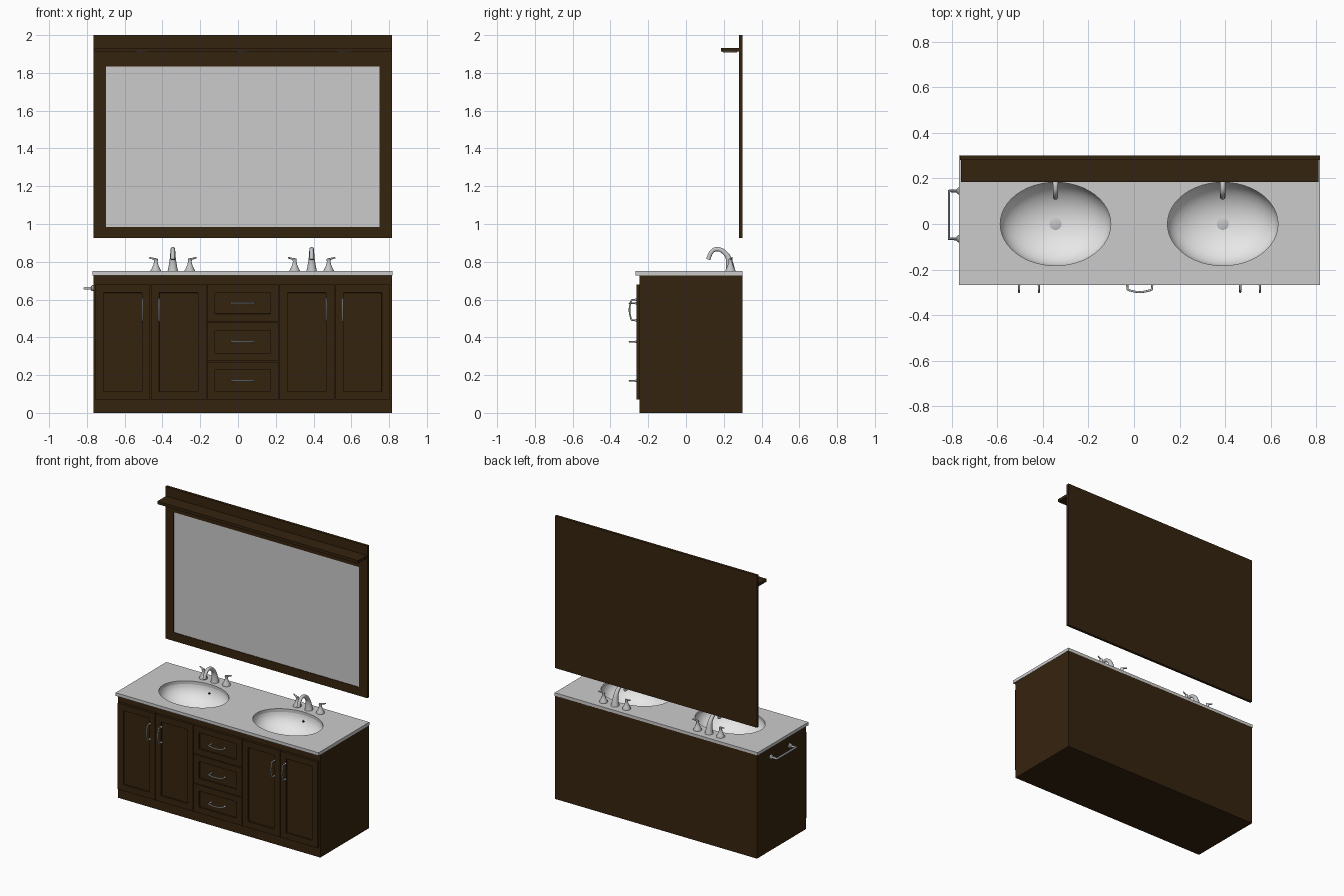
import bpy, bmesh, math
from mathutils import Matrix, Vector

if "Cube" in bpy.data.objects:
    bpy.data.objects.remove(bpy.data.objects["Cube"])


def material(name, rgb):
    m = bpy.data.materials.new(name)
    m.diffuse_color = (*rgb, 1)
    m.use_nodes = True
    m.node_tree.nodes["Principled BSDF"].inputs["Base Color"].default_value = m.diffuse_color
    return m


WOOD = material("dark_wood", (0.036, 0.017, 0.0045))
STONE = material("pale_stone", (0.60, 0.60, 0.60))
CERAMIC = material("white_ceramic", (0.80, 0.80, 0.80))
MIRROR = material("mirror_glass", (0.60, 0.60, 0.60))
CHROME = material("chrome", (0.56, 0.57, 0.58))
DARK = material("dark_hole", (0.02, 0.02, 0.02))


def finish(ob, mat, smooth=True):
    ob.data.materials.clear()
    ob.data.materials.append(mat)
    if smooth:
        bpy.ops.object.select_all(action='DESELECT')
        ob.select_set(True)
        bpy.context.view_layer.objects.active = ob
        bpy.ops.object.shade_smooth_by_angle(angle=math.radians(40))
    return ob


def from_bmesh(name, bm, mat, smooth=False):
    me = bpy.data.meshes.new(name)
    bm.to_mesh(me)
    bm.free()
    ob = bpy.data.objects.new(name, me)
    bpy.context.collection.objects.link(ob)
    return finish(ob, mat, smooth)


def box_bm(lo, hi):
    bm = bmesh.new()
    bmesh.ops.create_cube(bm, size=1)
    for v in bm.verts:
        v.co = [lo[i] if v.co[i] < 0 else hi[i] for i in range(3)]
    return bm


def box(name, lo, hi, mat):
    return from_bmesh(name, box_bm(lo, hi), mat)


def lathe(name, profile, centre, mat, axis=None, scale_y=1, steps=24):
    """Revolve (radius, height) points about z, then turn z towards axis."""
    bm = bmesh.new()
    vs = [bm.verts.new((r, 0, h)) for r, h in profile]
    es = [bm.edges.new(p) for p in zip(vs, vs[1:])]
    bmesh.ops.spin(bm, geom=vs + es, cent=(0, 0, 0), axis=(0, 0, 1),
                   angle=math.tau, steps=steps, use_duplicate=False)
    bmesh.ops.remove_doubles(bm, verts=bm.verts, dist=1e-5)
    bmesh.ops.recalc_face_normals(bm, faces=bm.faces)
    rot = Vector((0, 0, 1)).rotation_difference(Vector(axis or (0, 0, 1))).to_matrix().to_4x4()
    bm.transform(Matrix.Translation(centre) @ rot @ Matrix.Diagonal((1, scale_y, 1, 1)))
    return from_bmesh(name, bm, mat, True)


def to_mesh(name, cu):
    ob = bpy.data.objects.new(name, cu)
    bpy.context.collection.objects.link(ob)
    bpy.ops.object.select_all(action='DESELECT')
    ob.select_set(True)
    bpy.context.view_layer.objects.active = ob
    bpy.ops.object.convert(target='MESH')
    return bpy.context.object


def tube(name, pts, radii, mat, curved=True):
    cu = bpy.data.curves.new(name, 'CURVE')
    cu.dimensions = '3D'
    cu.bevel_depth = 1
    cu.bevel_resolution = 3
    cu.use_fill_caps = True
    sp = cu.splines.new('NURBS' if curved else 'POLY')
    sp.points.add(len(pts) - 1)
    for p, co, r in zip(sp.points, pts, radii):
        p.co = (*co, 1)
        p.radius = r
    if curved:
        sp.use_endpoint_u = True
        sp.order_u = 3
        sp.resolution_u = 6
    return finish(to_mesh(name, cu), mat)


# Cabinet carcass, open on top beneath the counter
bm = box_bm((-0.765, -0.245, 0), (0.815, 0.30, 0.73))
bmesh.ops.delete(bm, geom=[f for f in bm.faces if f.normal.z > 0.9], context='FACES_ONLY')
from_bmesh("cabinet_body", bm, WOOD)


# Doors and drawer fronts with a recessed panel
def front_panel(name, x0, x1, z0, z1, border):
    bm = box_bm((x0, -0.262, z0), (x1, -0.244, z1))
    bm.normal_update()
    face = [f for f in bm.faces if f.normal.y < -0.9]
    bmesh.ops.inset_region(bm, faces=face, thickness=border)
    bmesh.ops.inset_region(bm, faces=face, thickness=0.001, depth=-0.008)
    from_bmesh(name, bm, WOOD)


def pull(name, x, z, direction):
    d = Vector(direction)
    c = Vector((x, 0, z))
    path = [(-0.055, -0.252), (-0.055, -0.285), (-0.05, -0.291), (0, -0.302),
            (0.05, -0.291), (0.055, -0.285), (0.055, -0.252)]
    tube(name, [c + d * t + Vector((0, y, 0)) for t, y in path], [0.0045] * 7, CHROME)
    for s in (-0.055, 0.055):
        lathe(name + "_foot", [(0, 0), (0.007, 0), (0.005, 0.008), (0, 0.008)],
              c + d * s + Vector((0, -0.262, 0)), CHROME, (0, -1, 0), steps=12)


doors = [(-0.757, -0.465, -0.505), (-0.461, -0.168, -0.418),
         (0.218, 0.511, 0.467), (0.515, 0.805, 0.553)]
for x0, x1, hx in doors:
    front_panel("door", x0, x1, 0.07, 0.68, 0.062)
    pull("door_pull", hx, 0.545, (0, 0, 1))
for z0, z1 in ((0.07, 0.270), (0.274, 0.478), (0.482, 0.68)):
    front_panel("drawer_front", -0.164, 0.214, z0, z1, 0.06)
    pull("drawer_pull", 0.025, (z0 + z1) / 2, (1, 0, 0))

# Countertop with two oval cut-outs
SINKS = (-0.345, 0.39)
RX, RY = 0.243, 0.183


def oval(cx, n=48):
    return [(cx + RX * math.cos(i * math.tau / n), RY * math.sin(i * math.tau / n)) for i in range(n)]


cu = bpy.data.curves.new("countertop", 'CURVE')
cu.dimensions = '2D'
cu.fill_mode = 'BOTH'
cu.extrude = 0.011
outline = [(-0.77, -0.268), (0.817, -0.268), (0.817, 0.30), (-0.77, 0.30)]
for loop in [outline] + [oval(c) for c in SINKS]:
    sp = cu.splines.new('POLY')
    sp.points.add(len(loop) - 1)
    sp.use_cyclic_u = True
    for p, (x, y) in zip(sp.points, loop):
        p.co = (x, y, 0, 1)
top = to_mesh("countertop", cu)
top.data.transform(Matrix.Translation((0, 0, 0.739)))
finish(top, STONE)

# Sinks and faucets
DEPTH = 0.14
arc = [i * math.pi / 24 for i in range(13)]
inner = [(RX * 1.005 * math.sin(a), -DEPTH * math.cos(a)) for a in arc]
outer = [((RX + 0.012) * math.sin(a), -(DEPTH + 0.012) * math.cos(a)) for a in reversed(arc)]
for cx in SINKS:
    lathe("sink_bowl", inner + outer, (cx, 0, 0.732), CERAMIC, scale_y=RY / RX, steps=48)
    lathe("drain", [(0, 0), (0.026, 0), (0.026, 0.004), (0.02, 0.006), (0, 0.006)],
          (cx, 0, 0.592), CHROME)
    lathe("overflow_hole", [(0, 0), (0.007, 0), (0.007, 0.006), (0, 0.006)],
          (cx, 0.175, 0.69), DARK, (0, -1, 0), steps=16)
    path = [(0.235, 0.749), (0.234, 0.785), (0.222, 0.835), (0.175, 0.872), (0.13, 0.858), (0.118, 0.812)]
    tube("faucet_spout", [(cx, y, z) for y, z in path],
         [0.028, 0.02, 0.014, 0.012, 0.011, 0.012], CHROME)
    for s in (-1, 1):
        hx = cx + s * 0.09
        lathe("faucet_handle_base",
              [(0, 0), (0.027, 0), (0.027, 0.006), (0.02, 0.018), (0.013, 0.036), (0.009, 0.052),
               (0.011, 0.058), (0.010, 0.066), (0, 0.07)], (hx, 0.235, 0.749), CHROME)
        tube("faucet_lever", [(hx - s * 0.008, 0.233, 0.812), (hx + s * 0.012, 0.238, 0.815),
                              (hx + s * 0.034, 0.244, 0.822)], [0.006, 0.0055, 0.004], CHROME)

# Towel bar on the left side
for y in (-0.065, 0.145):
    lathe("towel_bar_flange", [(0, 0), (0.016, 0), (0.016, 0.008), (0.009, 0.014), (0, 0.014)],
          (-0.765, y, 0.66), CHROME, (-1, 0, 0))
tube("towel_bar", [(-0.766, -0.065, 0.66), (-0.813, -0.065, 0.66),
                   (-0.813, 0.145, 0.66), (-0.766, 0.145, 0.66)], [0.0075] * 4, CHROME, False)

# Framed mirror
box("mirror_back", (-0.765, 0.292, 0.925), (0.815, 0.30, 2.0), WOOD)
for lo, hi in (((-0.765, 0.925), (-0.70, 2.0)), ((0.75, 0.925), (0.815, 2.0)),
               ((-0.70, 0.925), (0.75, 0.985)), ((-0.70, 1.835), (0.75, 2.0))):
    box("mirror_frame", (lo[0], 0.281, lo[1]), (hi[0], 0.293, hi[1]), WOOD)
box("mirror_glass", (-0.70, 0.285, 0.985), (0.75, 0.293, 1.835), MIRROR)

# Shelf above the mirror with three recessed lights
box("shelf", (-0.76, 0.185, 1.913), (0.81, 0.282, 1.933), WOOD)
for x in (-0.51, 0.025, 0.56):
    lathe("shelf_light", [(0, 0), (0.04, 0), (0.036, 0.005), (0, 0.005)],
          (x, 0.233, 1.913), CERAMIC, (0, 0, -1))
